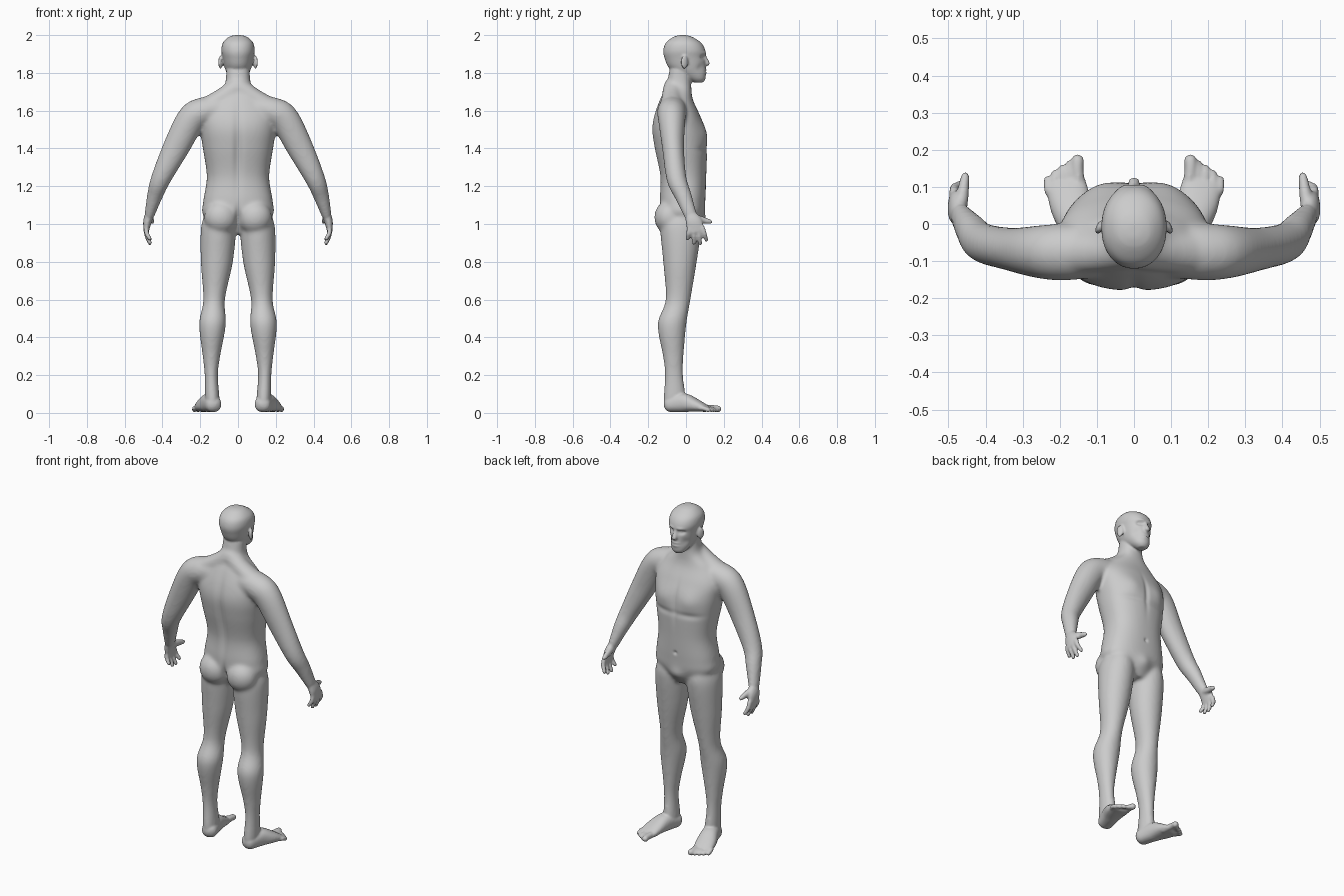
import bpy, bmesh, math
from mathutils import Vector, Matrix

if "Cube" in bpy.data.objects:
    bpy.data.objects.remove(bpy.data.objects["Cube"])

X, Y, Z = Vector((1, 0, 0)), Vector((0, 1, 0)), Vector((0, 0, 1))


def spline(rows, steps=6):
    """Catmull-Rom interpolation of rows (x, y, z, r1, r2)."""
    out = []
    for i in range(len(rows) - 1):
        a, b, c, d = (rows[max(i - 1, 0)], rows[i], rows[i + 1], rows[min(i + 2, len(rows) - 1)])
        for k in range(steps):
            t = k / steps
            out.append([(2 * q + (r - p) * t + (2 * p - 5 * q + 4 * r - s) * t * t
                        + (3 * q - p - 3 * r + s) * t ** 3) / 2 for p, q, r, s in zip(a, b, c, d)])
    return out + [list(rows[-1])]


def loft(bm, rows, ref=Y, flat=False, power=2.0, n=32, dome=1, mirror=True):
    """Skin oval rings along a path; r2 lies along ref, r1 across it."""
    pts = spline(rows)
    rings = []
    for i, p in enumerate(pts):
        t = (Vector(pts[min(i + 1, len(pts) - 1)][:3]) - Vector(pts[max(i - 1, 0)][:3])).normalized()
        rings.append((Vector(p[:3]), Z if flat else t, p[3], p[4]))

    def cap(ring, sign):
        c, t, a, b = ring
        return [(c + t * sign * dome * min(a, b) * math.sin(q), t, a * math.cos(q), b * math.cos(q))
                for q in (math.pi * k / 7 for k in range(1, 4))]
    if dome:
        rings = cap(rings[0], -1)[::-1] + rings + cap(rings[-1], 1)
    for side in ((1, -1) if mirror else (1,)):
        prev = first = None
        for c, t, a, b in rings:
            u = (ref - t * ref.dot(t)).normalized()
            v = t.cross(u)
            ring = []
            for k in range(n):
                ca, sa = math.cos(math.tau * k / n), math.sin(math.tau * k / n)
                e = 2 / power
                p = c + v * a * math.copysign(abs(ca) ** e, ca) + u * b * math.copysign(abs(sa) ** e, sa)
                ring.append(bm.verts.new((p.x * side, p.y, p.z)))
            if prev:
                for k in range(n):
                    bm.faces.new((prev[k], prev[(k + 1) % n], ring[(k + 1) % n], ring[k]))
            first, prev = first or ring, ring
        bm.faces.new(first)
        bm.faces.new(prev)


def stack(rows):
    """Horizontal slices (z, x_min, x_max, y_min, y_max) to loft rows."""
    return [((a + b) / 2, (c + d) / 2, z, (b - a) / 2, (d - c) / 2) for z, a, b, c, d in rows]


def ball(bm, c, r, rot=0.0):
    """A mirrored pair of ellipsoids."""
    for s in (1, -1):
        m = (Matrix.Translation((c[0] * s, c[1], c[2])) @ Matrix.Rotation(rot * s, 4, 'Z')
             @ Matrix.Diagonal((*r, 1)))
        bmesh.ops.create_uvsphere(bm, u_segments=24, v_segments=16, radius=1, matrix=m)


def fuse(bm, name, voxel, iterations):
    """Weld overlapping parts into one smooth skin."""
    bmesh.ops.recalc_face_normals(bm, faces=bm.faces)
    me = bpy.data.meshes.new(name)
    bm.to_mesh(me)
    bm.free()
    ob = bpy.data.objects.new(name, me)
    bpy.context.collection.objects.link(ob)
    r = ob.modifiers.new("weld", 'REMESH')
    r.mode, r.voxel_size, r.use_smooth_shade = 'VOXEL', voxel, True
    s = ob.modifiers.new("soften", 'SMOOTH')
    s.factor, s.iterations = 0.5, iterations
    dg = bpy.context.evaluated_depsgraph_get()
    ob.data = bpy.data.meshes.new_from_object(ob.evaluated_get(dg))
    ob.modifiers.clear()
    return ob


# Torso and neck (z, half width, back, front)
bm = bmesh.new()
torso = [(.95, .06, -.07, .05), (1.04, .18, -.13, .092), (1.12, .184, -.14, .102), (1.25, .165, -.137, .107),
         (1.4, .186, -.167, .112), (1.5, .2, -.18, .102), (1.58, .2, -.167, .072),
         (1.66, .148, -.138, .036), (1.73, .073, -.105, .028), (1.83, .062, -.085, .03)]
loft(bm, stack([(z, -w, w, a, b) for z, w, a, b in torso]), flat=True, power=2.35, n=48, dome=0, mirror=False)
ball(bm, (.09, -.088, 1.035), (.09, .08, .09))

# Trapezius, then shoulder and arm
loft(bm, [(0, -.07, 1.72, .06, .05), (.09, -.075, 1.665, .05, .055), (.22, -.075, 1.6, .045, .06)])
loft(bm, [(.1, -.07, 1.61, .07, .075), (.19, -.075, 1.592, .077, .077), (.25, -.075, 1.55, .078, .072),
          (.33, -.068, 1.4, .07, .058), (.408, -.05, 1.24, .053, .053), (.44, -.015, 1.15, .042, .045),
          (.472, .028, 1.035, .025, .034)], dome=0)

# Legs
loft(bm, stack([(1.06, .04, .17, -.12, .07), (.98, .012, .196, -.137, .082), (.8, .027, .197, -.121, .057),
                (.6, .069, .184, -.108, .024), (.47, .064, .206, -.15, .002), (.3, .094, .187, -.122, -.013),
                (.2, .106, .177, -.112, -.015), (.08, .098, .175, -.12, 0), (.03, .1, .17, -.118, 0)]),
     flat=True, dome=0)
core = fuse(bm, "body_core", .01, 7)
bm = bmesh.new()
bm.from_mesh(core.data)
bpy.data.objects.remove(core)

# Head, nose and ears
head = [(1.748, .022, .045, .088), (1.77, .045, 0, .103), (1.82, .068, -.085, .104), (1.88, .081, -.114, .102),
        (1.92, .088, -.12, .102), (1.96, .08, -.106, .08), (1.99, .049, -.067, .034), (2, .016, -.035, 0)]
loft(bm, stack([(z, -w, w, a, b) for z, w, a, b in head]), flat=True, power=2.15, n=48, dome=0, mirror=False)
loft(bm, [(0, .094, 1.892, .009, .012), (0, .112, 1.85, .016, .014)], n=16, mirror=False)
ball(bm, (.092, -.008, 1.857), (.01, .021, .036), rot=.45)

# Hands: palm, fingers, thumb
loft(bm, [(.47, .025, 1.045, .024, .033), (.48, .042, 1.01, .022, .044), (.486, .053, .962, .014, .044)])
for i in range(4):
    y0, y1, z1 = .087 - .023 * i, .108 - .033 * i, .896 + .01 * (i - 1.4) ** 2
    loft(bm, [(.485, y0, .98, .013, .013), (.483, (y0 + y1) / 2, (.98 + z1) / 2, .0125, .0125),
              (.466, y1, z1, .0105, .0105)], n=16)
loft(bm, [(.47, .04, 1.03, .02, .022), (.462, .08, 1.022, .017, .02), (.455, .128, 1.012, .012, .012)], ref=Z, n=16)

# Feet and toes
loft(bm, [(.13, -.085, .045, .043, .041), (.15, -.015, .054, .048, .05), (.17, .05, .04, .056, .035),
          (.183, .108, .023, .054, .018)], ref=Z, dome=.8, power=2.3)
for i in range(5):
    r = .012 if i else .018
    x, y = .145 + .02 * i, .17 - .008 * i - .00125 * i * i
    loft(bm, [(x, .08, .024, r, r), (x + .007, y - .025, .024, r * .9, r), (x + .007, y, r + .003, r, r)],
         ref=Z, n=16)
body = fuse(bm, "human_figure", .006, 4)

# Soft sculpting: x, y, z, spread in x, spread in z, push along y
dents = [(.034, .1, 1.884, .017, .011, -.016),    # eye sockets
         (.033, .1, 1.884, .009, .006, .008),     # eyeballs
         (.03, .1, 1.904, .022, .008, .006),      # brows
         (.01, .1, 1.808, .016, .014, .005),      # lips
         (.01, .1, 1.808, .016, .003, -.006),     # mouth line
         (.05, .08, 1.825, .016, .022, -.008),    # cheeks
         (0, -.16, 1.38, .022, .2, .014),         # spine
         (.09, .1, 1.475, .06, .055, .01),        # chest
         (.09, .1, 1.395, .08, .018, -.006),      # under chest
         (0, .1, 1.45, .014, .1, -.007),          # breastbone
         (0, .1, 1.155, .01, .01, -.008),         # navel
         (0, .07, 1.02, .045, .04, .016),         # groin
         (0, -.15, 1.02, .014, .06, .02)]         # seat cleft
for x, y, z, sx, sz, push in dents:
    for side in ((1, -1) if x else (1,)):
        for v in body.data.vertices:
            q = ((v.co.x - x * side) / sx) ** 2 + ((v.co.z - z) / sz) ** 2
            if q < 6:
                v.co.y += push * math.exp(-q - ((v.co.y - y) / .06) ** 2)
# Flat soles
for v in body.data.vertices:
    v.co.z = max(v.co.z, 0)
body.data.update()
